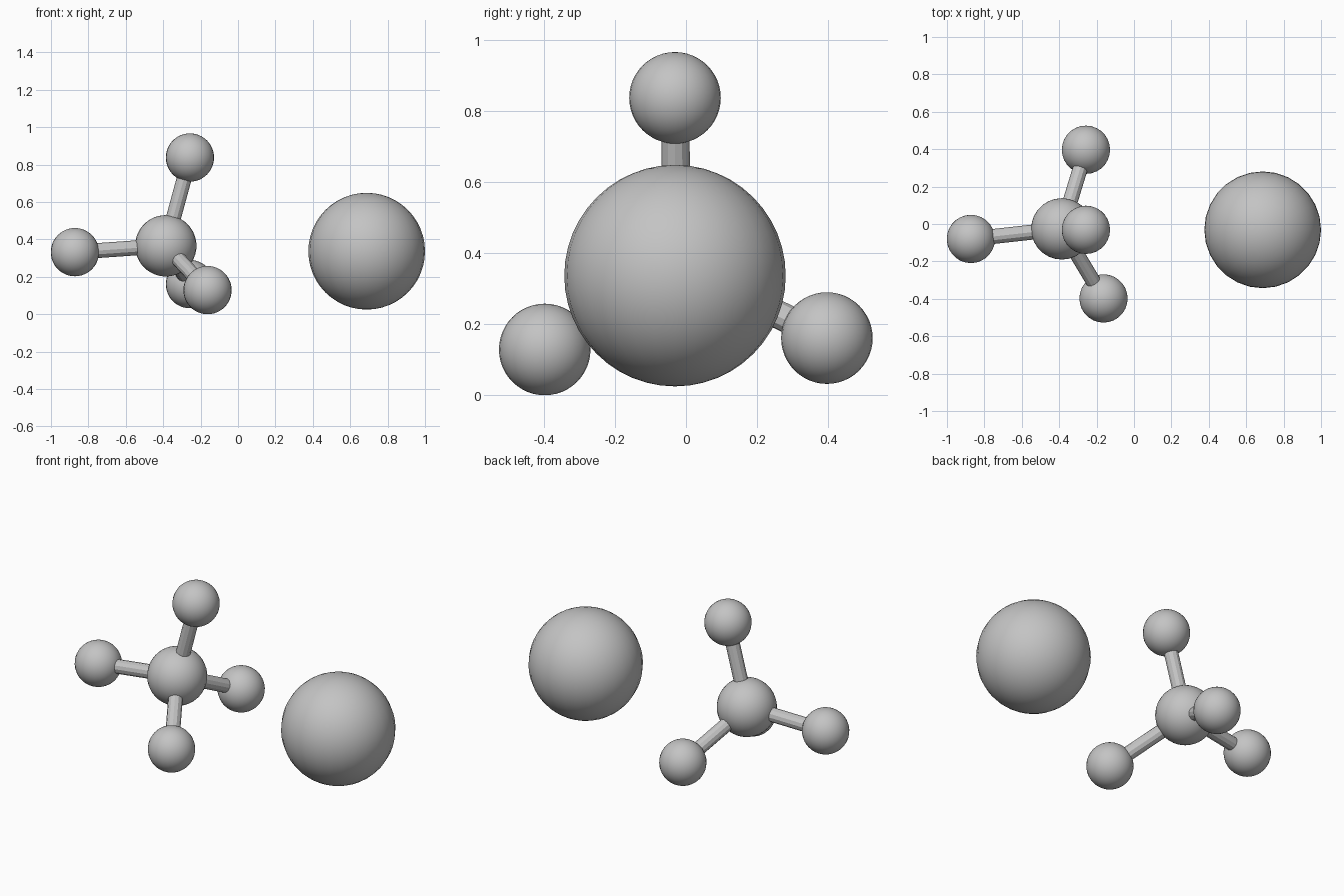
import bpy
from mathutils import Vector

# Remove the default cube
cube = bpy.data.objects.get("Cube")
if cube:
    bpy.data.objects.remove(cube, do_unlink=True)

# Single grey material
grey = bpy.data.materials.new("grey")
grey.use_nodes = True
colour = (0.55, 0.55, 0.55, 1)
grey.diffuse_color = colour
grey.node_tree.nodes["Principled BSDF"].inputs["Base Color"].default_value = colour


def finish(name, angle):
    obj = bpy.context.object
    obj.name = name
    obj.data.materials.append(grey)
    bpy.ops.object.shade_smooth_by_angle(angle=angle)
    return obj


def ball(name, centre, radius):
    bpy.ops.mesh.primitive_uv_sphere_add(
        segments=28, ring_count=24, radius=radius, location=centre)
    return finish(name, 0.6)


def rod(name, start, end, radius):
    axis = Vector(end) - Vector(start)
    bpy.ops.mesh.primitive_cylinder_add(
        vertices=12, radius=radius, depth=axis.length,
        location=(Vector(start) + Vector(end)) / 2,
        rotation=axis.to_track_quat('Z', 'Y').to_euler())
    return finish(name, 0.4)


# Central ball and the large separate ball
hub = (-0.386, -0.026, 0.366)
ball("centre_ball", hub, 0.164)
ball("large_ball", (0.688, -0.031, 0.337), 0.312)

# Four outer balls, each joined to the centre by a rod
outer = {
    "top": (-0.257, -0.031, 0.838),
    "right": (-0.872, -0.08, 0.332),
    "front": (-0.163, -0.398, 0.129),
    "back": (-0.257, 0.397, 0.161),
}
for side, centre in outer.items():
    ball(side + "_ball", centre, 0.129)
    rod(side + "_rod", hub, centre, 0.04)
